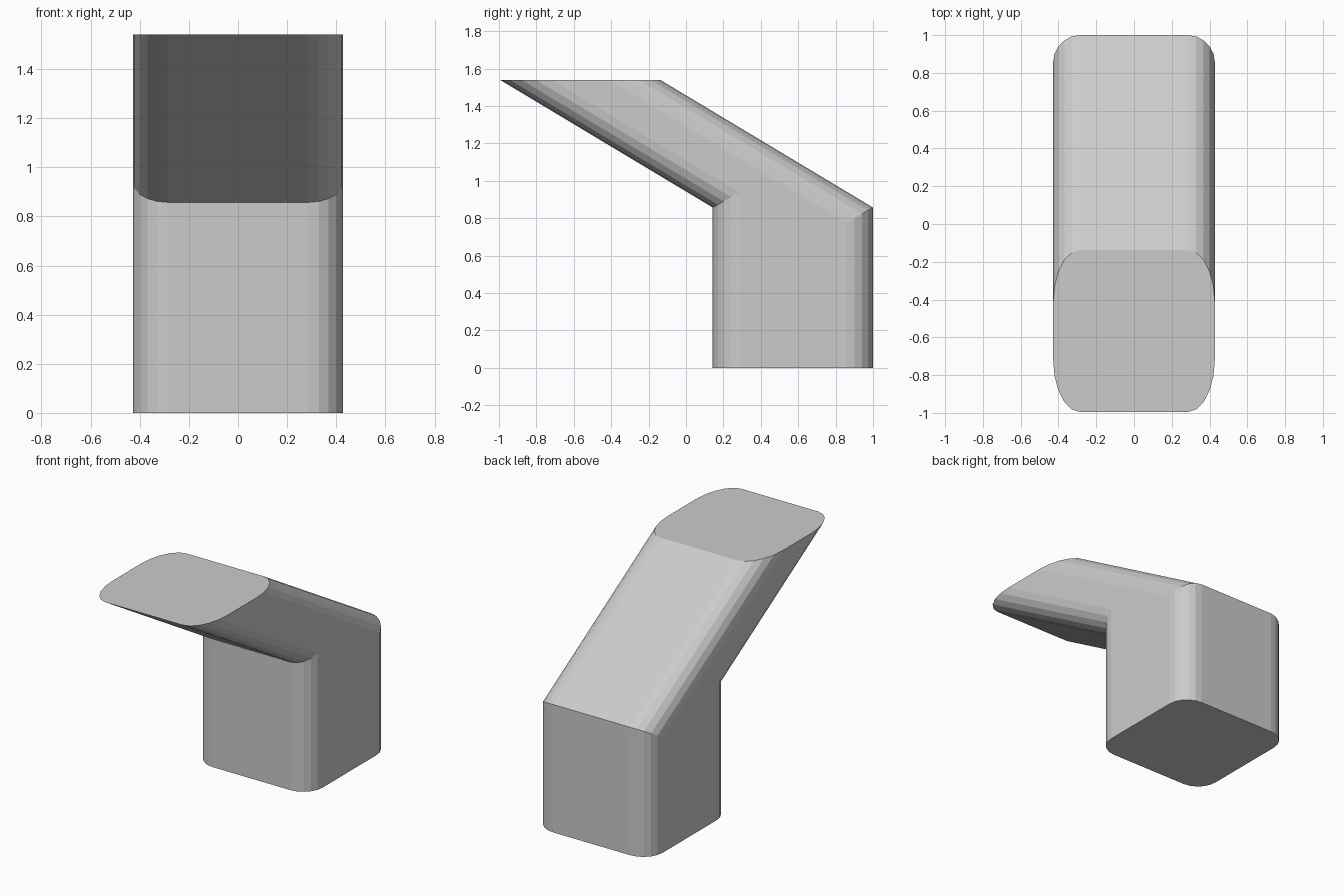
import bpy
import bmesh
from math import sin, cos, pi, hypot

cube = bpy.data.objects.get("Cube")
if cube:
    bpy.data.objects.remove(cube, do_unlink=True)

# Main dimensions of the bent, round-cornered pipe
HALF = 0.428
FRONT, BACK = 0.143, 1.0
KNEE, TOP = 0.857, 1.54
SLOPE = 0.6
RADIUS = 0.143
STEPS = 5


def side_profile(inset):
    """Bent outline in the YZ plane, moved inward by the inset."""
    lift = inset * hypot(1, SLOPE)
    front, back = FRONT + inset, BACK - inset
    knee_in = KNEE + (FRONT - front) * SLOPE + lift
    knee_out = KNEE + (BACK - back) * SLOPE - lift
    return [
        (front, 0), (front, knee_in),
        (front - (TOP - knee_in) / SLOPE, TOP),
        (back - (TOP - knee_out) / SLOPE, TOP),
        (back, knee_out), (back, 0),
    ]


# Outlines across the width: rounded on one side, then the other
half_layers = []
for i in range(STEPS + 1):
    a = i / STEPS * pi / 2
    half_layers.append((HALF - RADIUS + RADIUS * cos(a), RADIUS * (1 - sin(a))))
layers = [(-x, d) for x, d in half_layers] + half_layers[::-1]

# Skin the outlines and close both flat sides
bm = bmesh.new()
rings = [[bm.verts.new((x, y, z)) for y, z in side_profile(d)] for x, d in layers]
for a, b in zip(rings, rings[1:]):
    for i in range(len(a)):
        j = (i + 1) % len(a)
        bm.faces.new((a[i], a[j], b[j], b[i]))
bm.faces.new(rings[0])
bm.faces.new(rings[-1][::-1])
bmesh.ops.recalc_face_normals(bm, faces=bm.faces[:])

mesh = bpy.data.meshes.new("bent_pipe")
bm.to_mesh(mesh)
bm.free()
pipe = bpy.data.objects.new("bent_pipe", mesh)
bpy.context.collection.objects.link(pipe)

# Plain light grey
grey = bpy.data.materials.new("light_grey")
grey.use_nodes = True
color = (0.6, 0.6, 0.6, 1)
grey.diffuse_color = color
grey.node_tree.nodes["Principled BSDF"].inputs["Base Color"].default_value = color
mesh.materials.append(grey)
